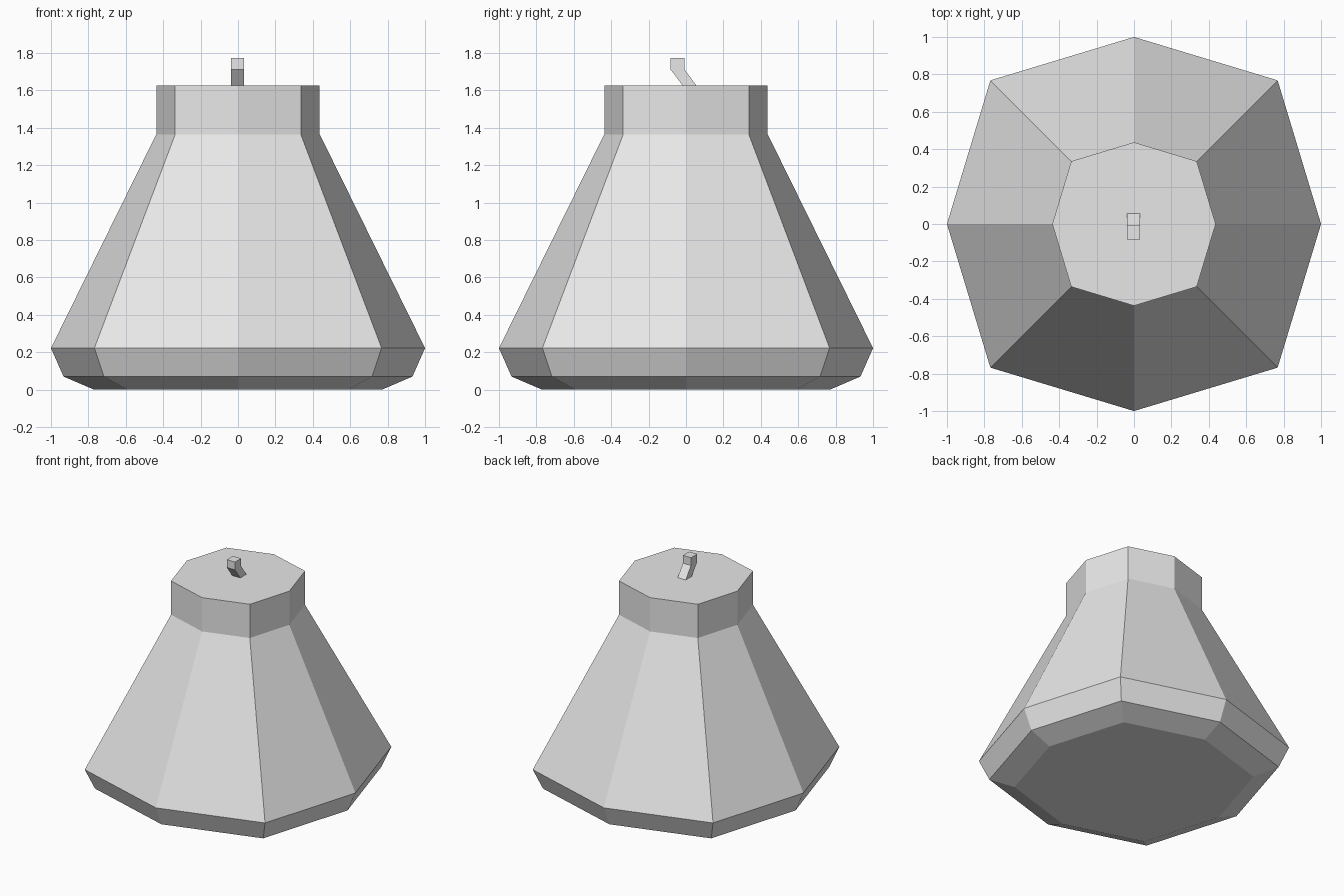
import bpy
import bmesh
from math import cos, sin, pi

cube = bpy.data.objects.get("Cube")
if cube:
    bpy.data.objects.remove(cube, do_unlink=True)

grey = bpy.data.materials.new("plain_grey")
grey.use_nodes = True
colour = (0.8, 0.8, 0.8, 1.0)
grey.diffuse_color = colour
grey.node_tree.nodes["Principled BSDF"].inputs["Base Color"].default_value = colour


def loft(name, rings):
    """Skin a stack of matching closed rings and cap both ends."""
    bm = bmesh.new()
    loops = [[bm.verts.new(p) for p in ring] for ring in rings]
    for low, high in zip(loops, loops[1:]):
        n = len(low)
        for i in range(n):
            j = (i + 1) % n
            bm.faces.new((low[i], low[j], high[j], high[i]))
    bm.faces.new(loops[0][::-1])
    bm.faces.new(loops[-1])
    bmesh.ops.recalc_face_normals(bm, faces=bm.faces)
    mesh = bpy.data.meshes.new(name)
    bm.to_mesh(mesh)
    bm.free()
    mesh.materials.append(grey)
    obj = bpy.data.objects.new(name, mesh)
    bpy.context.collection.objects.link(obj)
    return obj


def octagon(radius, z):
    """Eight-sided ring whose diagonal corners bulge past the circle."""
    ring = []
    for i in range(8):
        r = radius * (1.086 if i % 2 else 1.0)
        ring.append((r * cos(i * pi / 4), r * sin(i * pi / 4), z))
    return ring


def rectangle(y_front, y_back, z):
    left, right = 0.032, -0.037
    return [(right, y_front, z), (left, y_front, z),
            (left, y_back, z), (right, y_back, z)]


# Flared body with chamfered base and straight neck
profile = [(0.77, 0.0), (0.933, 0.07), (1.0, 0.222), (0.437, 1.365), (0.437, 1.625)]
loft("body", [octagon(r, z) for r, z in profile])

# Small bent stem on the lid
loft("stem", [rectangle(-0.015, 0.058, 1.622),
              rectangle(-0.083, -0.008, 1.712),
              rectangle(-0.083, -0.008, 1.772)])
